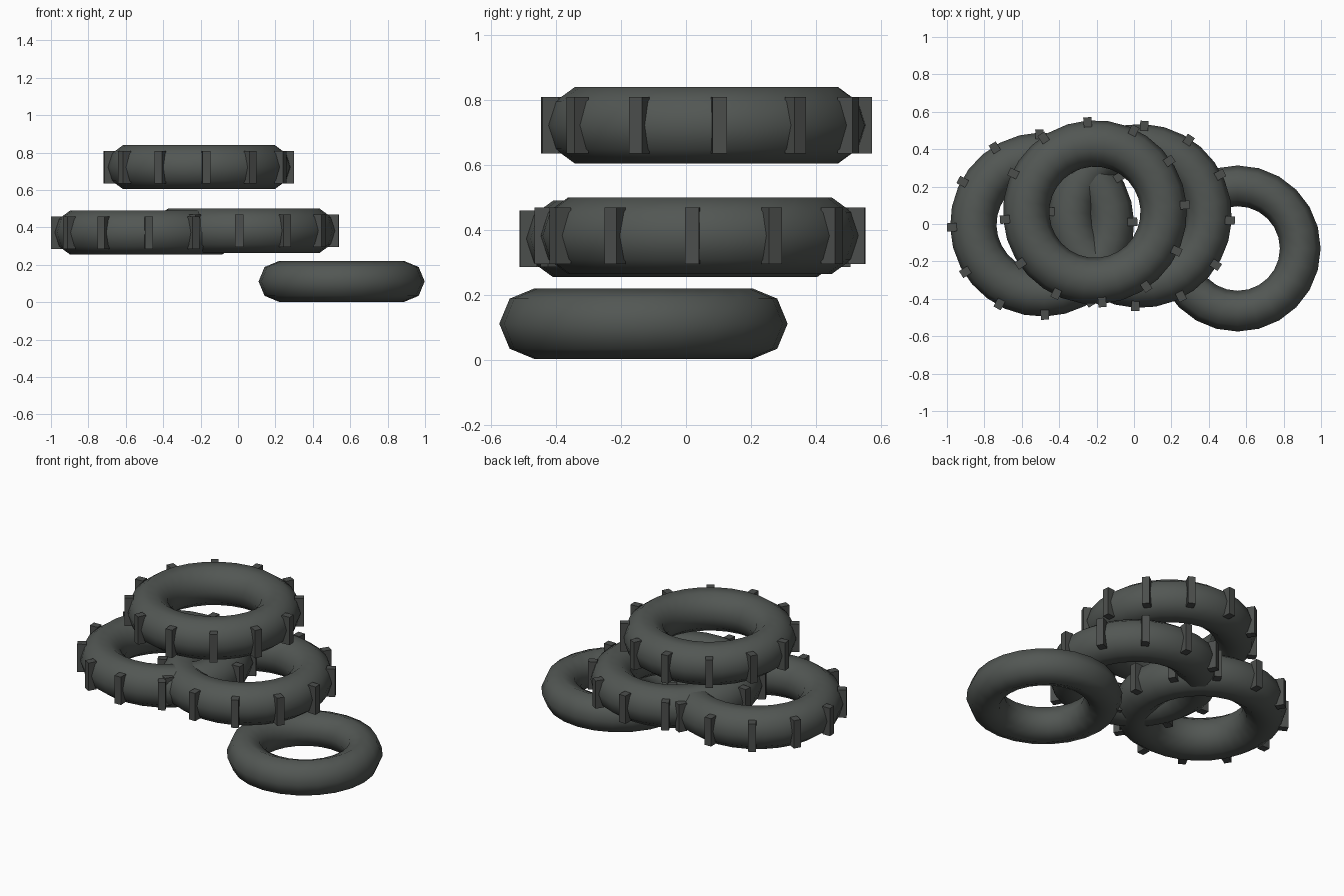
import bpy, bmesh
from math import radians
from mathutils import Matrix

if "Cube" in bpy.data.objects:
    bpy.data.objects.remove(bpy.data.objects["Cube"])


def material(name, rgb):
    m = bpy.data.materials.new(name)
    m.diffuse_color = (*rgb, 1)
    m.use_nodes = True
    m.node_tree.nodes["Principled BSDF"].inputs["Base Color"].default_value = m.diffuse_color
    return m


rubber = material("dark_rubber", (0.085, 0.095, 0.088))
tread_rubber = material("tread_rubber", (0.072, 0.077, 0.073))


def tyre(name, center, major, minor, major_segs, minor_segs, turn):
    """Smooth rubber ring lying flat."""
    bpy.ops.mesh.primitive_torus_add(
        major_radius=major, minor_radius=minor,
        major_segments=major_segs, minor_segments=minor_segs,
        location=center, rotation=(0, 0, radians(turn)))
    ob = bpy.context.object
    ob.name = name
    ob.data.materials.append(rubber)
    for p in ob.data.polygons:
        p.use_smooth = True
    return ob


def treads(name, center, turn, count=12):
    """Ring of upright lugs set into the outer wall of a tyre."""
    bm = bmesh.new()
    for i in range(count):
        m = (Matrix.Translation(center)
             @ Matrix.Rotation(radians(turn + i * 360 / count), 4, 'Z')
             @ Matrix.Translation((0.483, 0, 0))
             @ Matrix.Diagonal((0.052, 0.044, 0.174, 1)))
        bmesh.ops.create_cube(bm, size=1, matrix=m)
    me = bpy.data.meshes.new(name)
    bm.to_mesh(me)
    bm.free()
    me.materials.append(tread_rubber)
    ob = bpy.data.objects.new(name, me)
    bpy.context.collection.objects.link(ob)


# Plain tyre on the ground
tyre("plain_tyre", (0.554, -0.131, 0.111), 0.335, 0.109, 24, 8, 0)

# Three lugged tyres: two overlapping, one on top
for name, center, turn in (
        ("left_tyre", (-0.491, -0.003, 0.372), 1.7),
        ("right_tyre", (0.031, 0.043, 0.382), -2.8),
        ("top_tyre", (-0.209, 0.063, 0.722), 4.6)):
    tyre(name, center, 0.368, 0.124, 28, 10, turn)
    treads(name + "_treads", center, turn)
